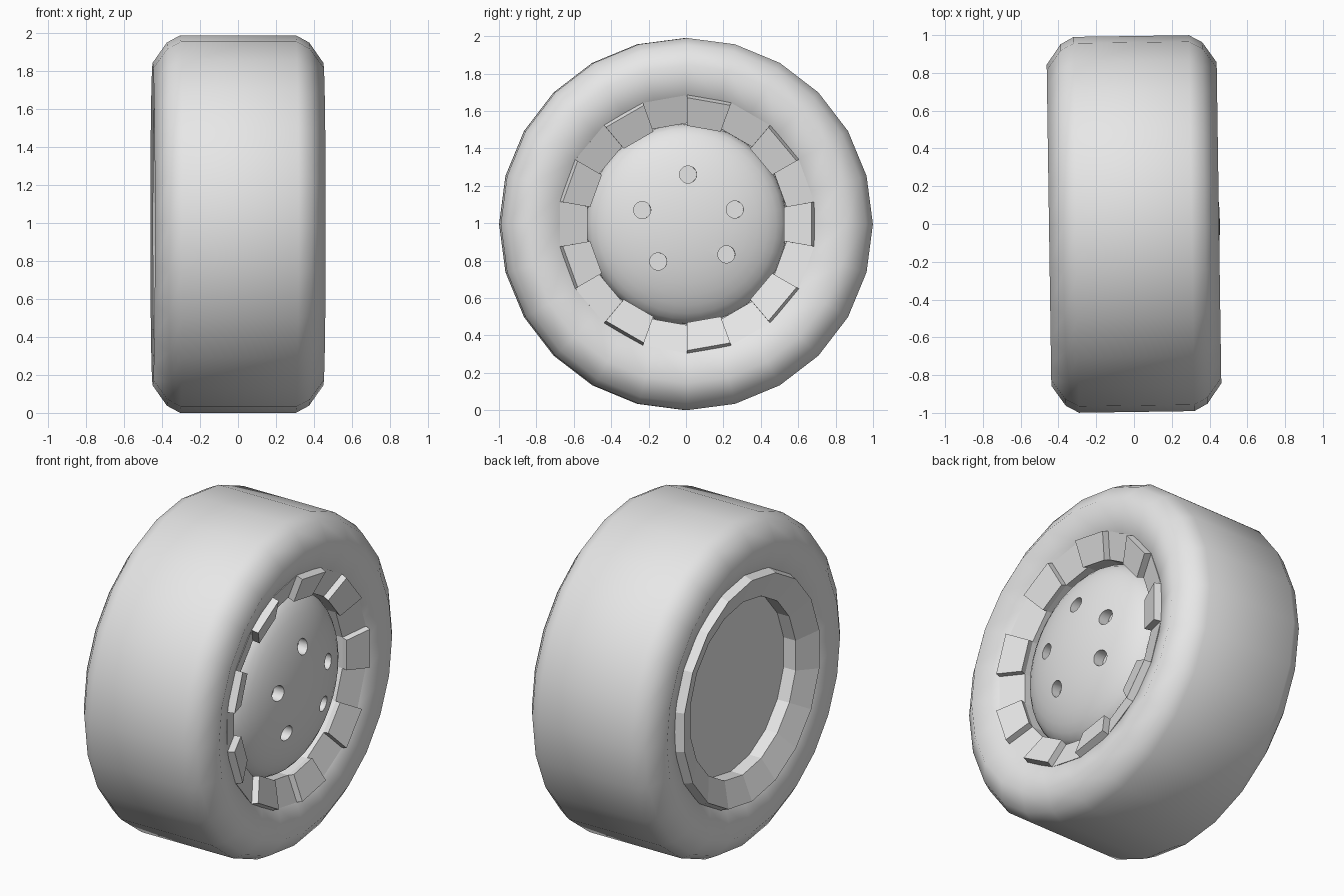
import bpy, bmesh
from math import sin, cos, pi, radians, sqrt
from mathutils import Matrix, Vector

cube = bpy.data.objects.get("Cube")
if cube:
    bpy.data.objects.remove(cube, do_unlink=True)

grey = bpy.data.materials.new("plain_grey")
grey.use_nodes = True
grey.diffuse_color = (0.8, 0.8, 0.8, 1)
grey.node_tree.nodes["Principled BSDF"].inputs["Base Color"].default_value = (0.8, 0.8, 0.8, 1)

# Wheel stands on the ground, axle along x, turned very slightly about z
RADIUS = 0.995
PLACE = Matrix.Translation((0, 0, RADIUS)) @ Matrix.Rotation(radians(0.83), 4, "Z")


def finish(name, bm, smooth=False):
    bmesh.ops.remove_doubles(bm, verts=bm.verts, dist=1e-5)
    bmesh.ops.recalc_face_normals(bm, faces=bm.faces)
    bm.transform(PLACE)
    for f in bm.faces:
        f.smooth = smooth
    mesh = bpy.data.meshes.new(name)
    bm.to_mesh(mesh)
    bm.free()
    mesh.materials.append(grey)
    obj = bpy.data.objects.new(name, mesh)
    bpy.context.collection.objects.link(obj)
    return obj


def ring_points(bm, profile, angle):
    return [bm.verts.new((x, r * sin(angle), r * cos(angle))) for r, x in profile]


def sweep(bm, profile, a, b):
    """Bridge a closed (radius, x) profile from angle a to angle b about the axle."""
    p, q = ring_points(bm, profile, a), ring_points(bm, profile, b)
    n = len(profile)
    for i in range(n):
        j = (i + 1) % n
        ri, rj = profile[i][0], profile[j][0]
        if ri == 0 and rj == 0:
            continue
        if ri == 0:
            bm.faces.new((p[i], p[j], q[j]))
        elif rj == 0:
            bm.faces.new((p[i], p[j], q[i]))
        else:
            bm.faces.new((p[i], p[j], q[j], q[i]))
    return p, q


def lathe(name, profile, segments, smooth=False):
    bm = bmesh.new()
    step = 2 * pi / segments
    for i in range(segments):
        sweep(bm, profile, i * step, (i + 1) * step)
    return finish(name, bm, smooth)


# Tyre: rounded shoulders, sidewalls dished in towards the rim
half = [(RADIUS, 0.305), (0.957, 0.375), (0.85, 0.45), (0.68, 0.386), (0.62, 0.33)]
tyre = half + [(r, -x) for r, x in reversed(half)]
lathe("tyre", tyre, 24, smooth=True)

# Rim: sloping front seat, deep well, raised back flange and flat back plate
rim = [(0, 0.2), (0.54, 0.2), (0.54, 0.335), (0.69, 0.392),
       (0.69, -0.392), (0.672, -0.44), (0.525, -0.38), (0.525, -0.3), (0, -0.3)]
lathe("rim", rim, 18)

# Raised tabs on every other rim segment
outer, inner = Vector((0.69, 0.392)), Vector((0.54, 0.335))
slope = (outer - inner).normalized()
normal = Vector((-slope.y, slope.x))
tab = [tuple(v) for v in (outer - normal * 0.01, outer + normal * 0.04,
                          inner + normal * 0.04, inner - normal * 0.01)]
bm = bmesh.new()
for i in range(0, 18, 2):
    p, q = sweep(bm, tab, radians(20 * i), radians(20 * (i + 1)))
    bm.faces.new(p)
    bm.faces.new(q)
finish("rim_tabs", bm)

# Domed hub
EDGE, BASE, HEIGHT = 0.536, 0.255, 0.2
dome = []
for i in range(11):
    t = i / 10 * pi / 2
    dome.append((EDGE * sin(t) if i else 0, BASE + HEIGHT * cos(t)))
dome += [(EDGE, 0.21), (0, 0.21)]
hub = lathe("hub_dome", dome, 40)

# Five bolt holes sunk into the hub
bm = bmesh.new()
for y, z in [(0.005, 0.265), (0.255, 0.078), (0.21, -0.162), (-0.155, -0.2), (-0.24, 0.075)]:
    place = Matrix.Translation((0.47, y, z)) @ Matrix.Rotation(pi / 2, 4, "Y")
    bmesh.ops.create_cone(bm, cap_ends=True, segments=20, radius1=0.046, radius2=0.046,
                          depth=0.2, matrix=place)
cutter = finish("bolt_hole_cutter", bm)
cutter.hide_render = True
cut = hub.modifiers.new("bolt_holes", "BOOLEAN")
cut.operation = "DIFFERENCE"
cut.solver = "EXACT"
cut.object = cutter

bpy.ops.object.select_all(action="DESELECT")
hub.select_set(True)
bpy.context.view_layer.objects.active = hub
bpy.ops.object.modifier_apply(modifier=cut.name)
bpy.data.objects.remove(cutter, do_unlink=True)
bpy.ops.object.shade_smooth_by_angle(angle=radians(30))
